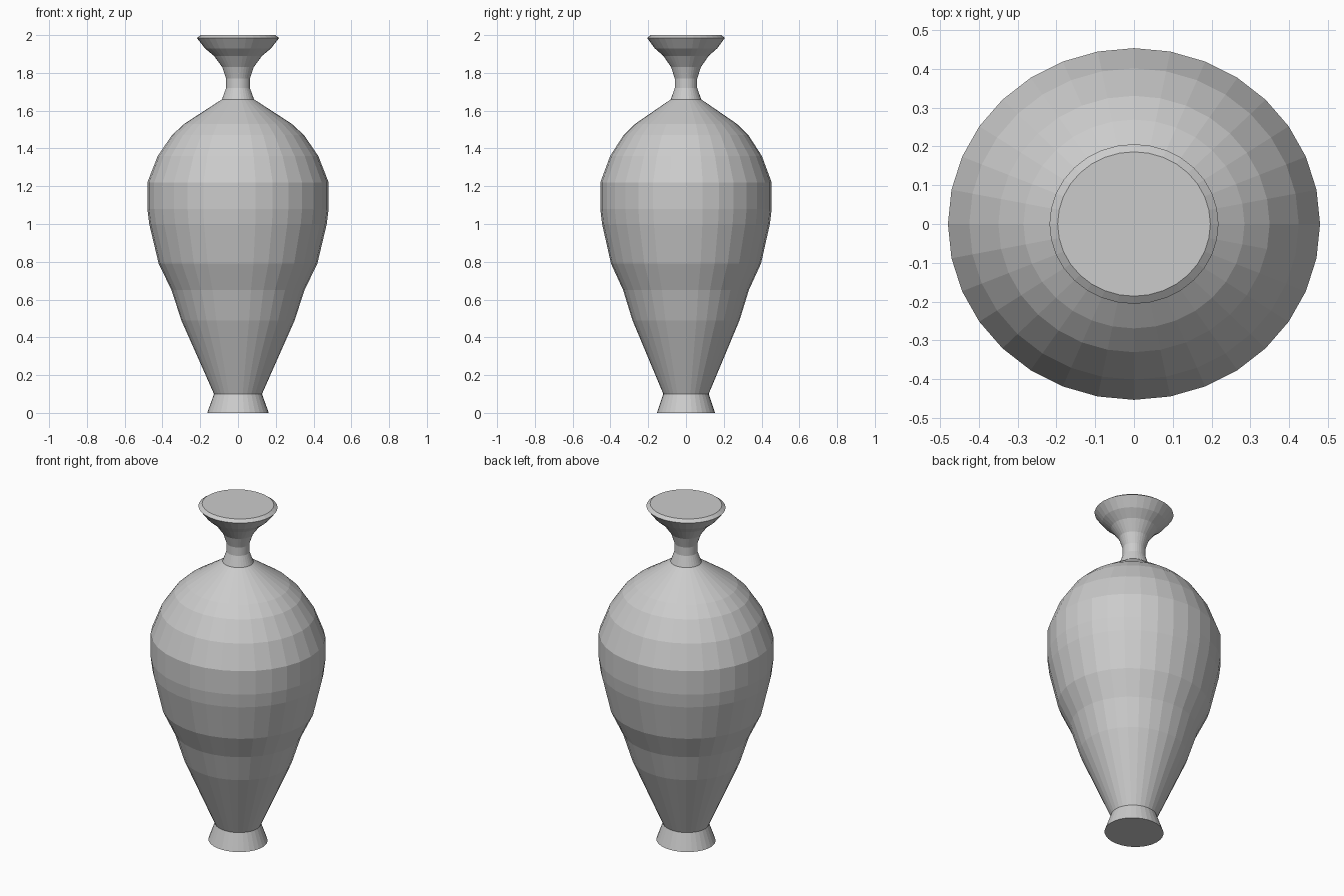
import bpy, bmesh
from math import cos, sin, tau

cube = bpy.data.objects.get("Cube")
if cube:
    bpy.data.objects.remove(cube, do_unlink=True)

SIDES = 32
DEPTH = 0.945  # the round plan is slightly squashed front to back

clay = bpy.data.materials.new("grey_clay")
clay.use_nodes = True
GREY = (0.6, 0.6, 0.6, 1)
clay.diffuse_color = GREY
clay.node_tree.nodes["Principled BSDF"].inputs["Base Color"].default_value = GREY

# Radius and height pairs, from the bottom up
foot = [(0.163, 0), (0.127, 0.1)]
belly = [(0.3, 0.49), (0.352, 0.65), (0.42, 0.79), (0.47, 1.0), (0.48, 1.08)]
shoulder = [(0.48, 1.22), (0.425, 1.36), (0.35, 1.47), (0.285, 1.53), (0.085, 1.66)]
neck = [(0.063, 1.72), (0.063, 1.77), (0.083, 1.83), (0.127, 1.89)]
lip = [(0.175, 1.93), (0.218, 1.985), (0.197, 2.0)]


def lathe(name, profile):
    """Turn a profile into a closed, flat-shaded body."""
    bm = bmesh.new()
    rings = [[bm.verts.new((r * cos(tau * i / SIDES), DEPTH * r * sin(tau * i / SIDES), z))
              for i in range(SIDES)] for r, z in profile]
    for low, high in zip(rings, rings[1:]):
        for i in range(SIDES):
            j = (i + 1) % SIDES
            bm.faces.new((low[i], low[j], high[j], high[i]))
    bm.faces.new(rings[0][::-1])
    bm.faces.new(rings[-1])
    mesh = bpy.data.meshes.new(name)
    bm.to_mesh(mesh)
    bm.free()
    mesh.materials.append(clay)
    obj = bpy.data.objects.new(name, mesh)
    bpy.context.collection.objects.link(obj)
    return obj


lathe("vase", foot + belly + shoulder + neck + lip)
